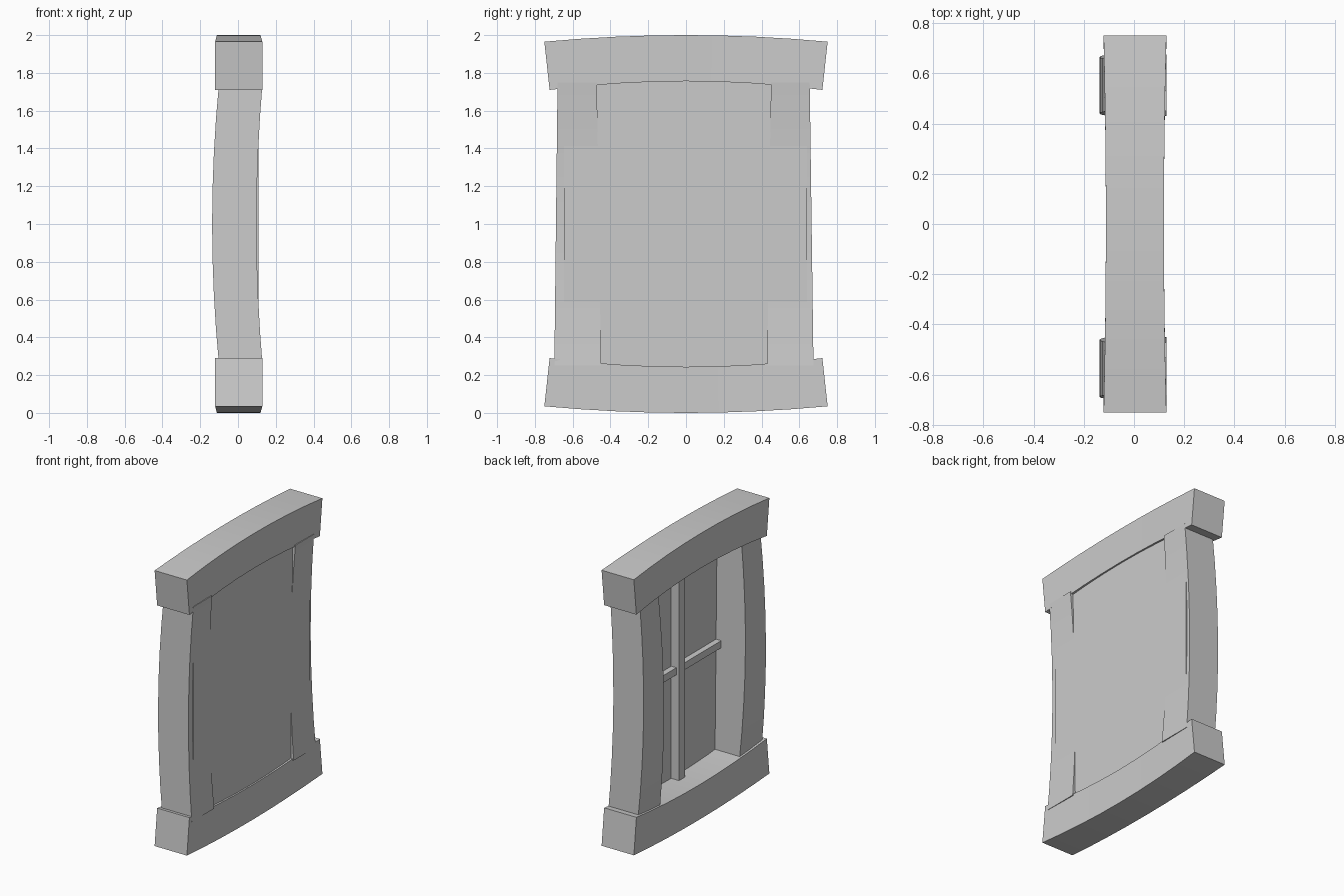
import bpy, bmesh

if "Cube" in bpy.data.objects:
    bpy.data.objects.remove(bpy.data.objects["Cube"])


def loft(name, rings):
    """Skin a row of four-sided sections and cap both ends."""
    bm = bmesh.new()
    rows = [[bm.verts.new(p) for p in ring] for ring in rings]
    for a, b in zip(rows, rows[1:]):
        for i in range(4):
            j = (i + 1) % 4
            bm.faces.new((a[i], a[j], b[j], b[i]))
    bm.faces.new(rows[0][::-1])
    bm.faces.new(rows[-1])
    bmesh.ops.recalc_face_normals(bm, faces=bm.faces[:])
    mesh = bpy.data.meshes.new(name)
    bm.to_mesh(mesh)
    bm.free()
    ob = bpy.data.objects.new(name, mesh)
    bpy.context.collection.objects.link(ob)
    bpy.ops.object.select_all(action='DESELECT')
    bpy.context.view_layer.objects.active = ob
    ob.select_set(True)
    bpy.ops.object.shade_smooth_by_angle()
    return ob


def box(name, x0, x1, y0, y1, z0, z1):
    return loft(name, [[(x0, y0, z), (x1, y0, z), (x1, y1, z), (x0, y1, z)]
                       for z in (z0, z1)])


def beam(name, flip):
    """Arched beam, slightly waisted, with slanted ends."""
    rings = []
    n = 8
    for k in range(n + 1):
        t = 2 * k / n - 1
        s = t * t
        xa, xb = -0.112 - 0.009 * s, 0.119 + 0.010 * s
        zo, zi = 2.0 - 0.035 * s, 1.756 - 0.046 * s
        if flip:
            zo, zi = 2 - zo, 2 - zi
        yo, yi = 0.75 * t, 0.722 * t
        rings.append([(xa, yo, zo), (xb, yo, zo), (xb, yi, zi), (xa, yi, zi)])
    return loft(name, rings)


def post(name, bottom, top):
    """Side post bowed towards -x; bottom and top give its y limits."""
    rings = []
    n = 8
    for k in range(n + 1):
        f = k / n
        s = (2 * f - 1) ** 2
        z = 0.25 + 1.5 * f
        y0 = bottom[0] + (top[0] - bottom[0]) * f
        y1 = bottom[1] + (top[1] - bottom[1]) * f
        xa, xb = -0.137 + 0.037 * s, 0.098 + 0.032 * s
        rings.append([(xa, y0, z), (xb, y0, z), (xb, y1, z), (xa, y1, z)])
    return loft(name, rings)


# Lintel and sill
beam("top_beam", False)
beam("bottom_beam", True)

# Side posts
post("left_post", (-0.697, -0.45), (-0.68, -0.472))
post("right_post", (0.43, 0.675), (0.45, 0.655))

# Flat pane and glazing bars
box("window_pane", 0.09, 0.108, -0.645, 0.64, 0.2, 1.8)
box("vertical_bar", 0.03, 0.096, -0.032, 0.035, 0.2, 1.8)
box("horizontal_bar", 0.05, 0.096, -0.5, 0.48, 0.98, 1.03)
